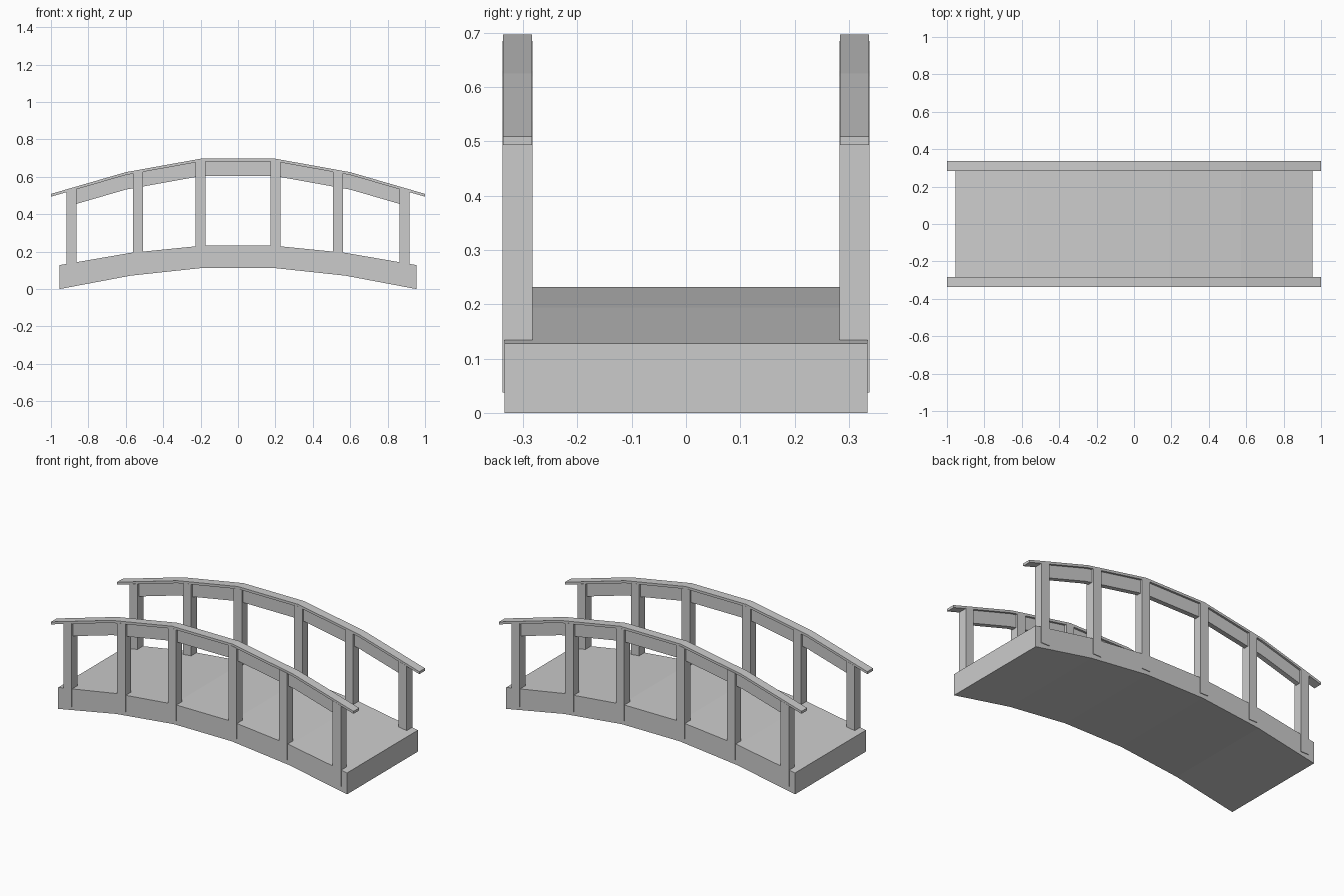
import bpy, bmesh

if "Cube" in bpy.data.objects:
    bpy.data.objects.remove(bpy.data.objects["Cube"])

# Half-profiles (x, z), mirrored to full left-to-right polylines
def full(half):
    return [(-x, z) for x, z in reversed(half)] + list(half)

DECK_TOP = full([(0.191, 0.232), (0.573, 0.194), (0.955, 0.128)])
DECK_BOT = full([(0.191, 0.113), (0.573, 0.072), (0.955, 0.0)])
RAIL_TOP = full([(0.2, 0.697), (0.6, 0.625), (1.0, 0.509)])


def height(line, x):
    for (x0, z0), (x1, z1) in zip(line, line[1:]):
        if x0 <= x <= x1:
            return z0 + (z1 - z0) * (x - x0) / (x1 - x0)


# Part of a polyline between two x positions, shifted vertically
def section(line, xa, xb, dz):
    xs = [xa] + [x for x, _ in line if xa < x < xb] + [xb]
    return [(x, height(line, x) + dz) for x in xs]


# Flat-shaded solid between an upper and a lower polyline (same x count)
def slab(name, upper, lower, y0, y1):
    bm = bmesh.new()
    rings = [[bm.verts.new(p) for p in ((xl, y0, zl), (xl, y1, zl), (xu, y1, zu), (xu, y0, zu))]
             for (xu, zu), (xl, zl) in zip(upper, lower)]
    for a, b in zip(rings, rings[1:]):
        for i in range(4):
            j = (i + 1) % 4
            bm.faces.new((a[i], a[j], b[j], b[i]))
    bm.faces.new(rings[0])
    bm.faces.new(rings[-1])
    bmesh.ops.recalc_face_normals(bm, faces=bm.faces)
    mesh = bpy.data.meshes.new(name)
    bm.to_mesh(mesh)
    bm.free()
    ob = bpy.data.objects.new(name, mesh)
    bpy.context.collection.objects.link(ob)
    return ob


# Arched deck
slab("deck", DECK_TOP, DECK_BOT, -0.334, 0.334)

POSTS = [-0.89, -0.535, -0.2, 0.2, 0.535, 0.89]
HALF = 0.027

for side, s in (("front", -1), ("back", 1)):
    # Handrail cap
    slab(side + "_handrail", RAIL_TOP, [(x, z - 0.015) for x, z in RAIL_TOP],
         s * 0.284, s * 0.337)

    # Posts, topped to follow the handrail and standing just proud of the deck
    for i, x in enumerate(POSTS):
        top = section(RAIL_TOP, x - HALF, x + HALF, -0.012)
        foot = height(DECK_BOT, x) + 0.025
        slab(f"{side}_post_{i + 1}", top, [(px, foot) for px, _ in top],
             s * 0.283, s * 0.338)

    # Slimmer beams under the handrail between the posts
    for i, (xa, xb) in enumerate(zip(POSTS, POSTS[1:])):
        a, b = xa + HALF - 0.005, xb - HALF + 0.005
        slab(f"{side}_beam_{i + 1}", section(RAIL_TOP, a, b, -0.012),
             section(RAIL_TOP, a, b, -0.093), s * 0.296, s * 0.325)
